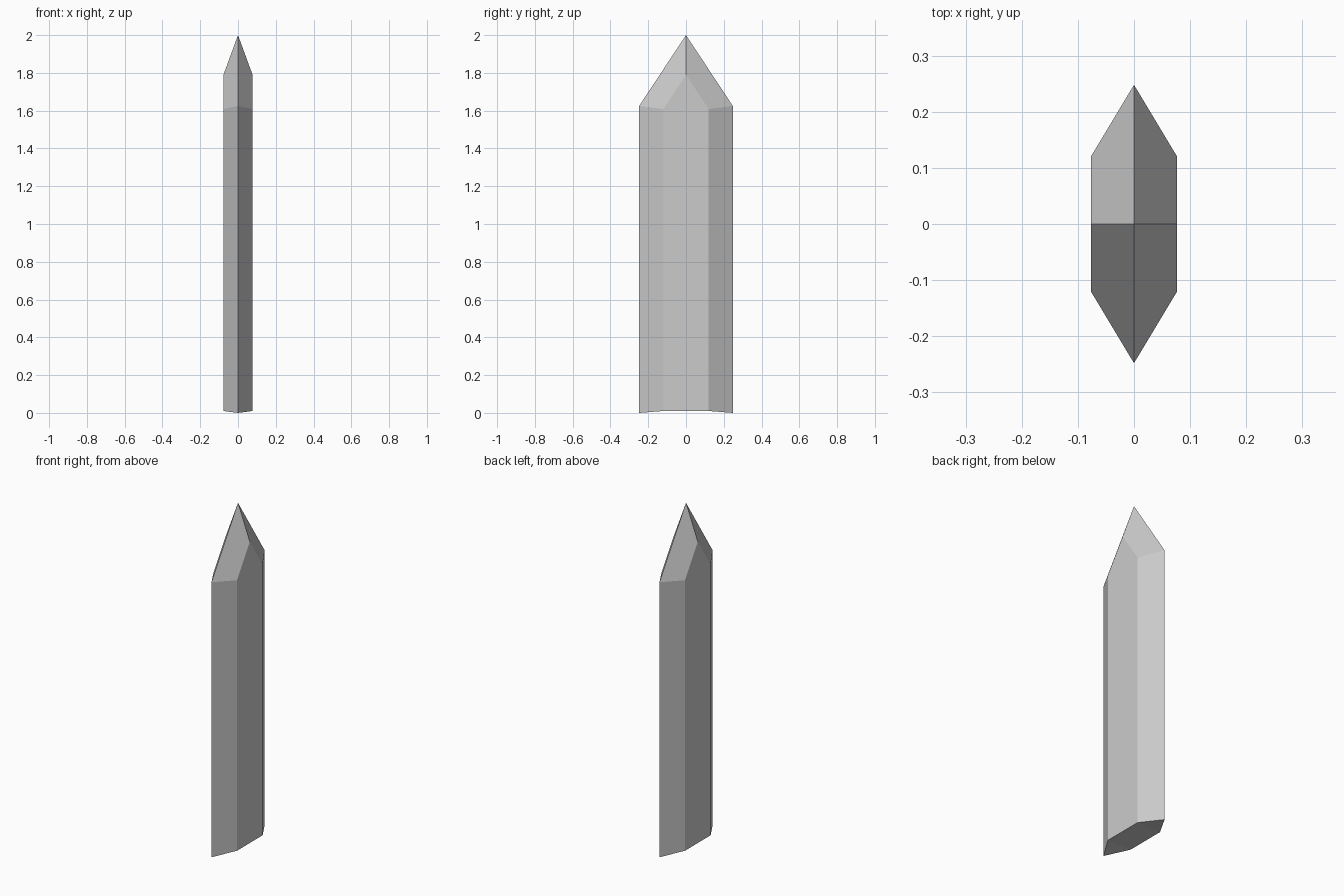
import bpy, bmesh

if "Cube" in bpy.data.objects:
    bpy.data.objects.remove(bpy.data.objects["Cube"])

HALF_X, HALF_Y, SHOULDER_Y = 0.077, 0.248, 0.12
PEAK, SLOPE_X, SLOPE_Y = 2.0, 2.727, 1.512

# Elongated six-sided outline of the shaft
outline = [(0, -HALF_Y), (HALF_X, -SHOULDER_Y), (HALF_X, SHOULDER_Y),
           (0, HALF_Y), (-HALF_X, SHOULDER_Y), (-HALF_X, -SHOULDER_Y)]

bm = bmesh.new()

# Shaft: base rises very slightly at the sides
base = [bm.verts.new((x, y, 0.01 if x else 0.0)) for x, y in outline]


def roof(x, y):
    return bm.verts.new((x, y, PEAK - SLOPE_X * abs(x) - SLOPE_Y * abs(y)))


# Four-faceted point: its planes meet the shaft walls
rim = [roof(x, y) for x, y in outline]
right, left, tip = roof(HALF_X, 0), roof(-HALF_X, 0), roof(0, 0)
gables = {1: right, 4: left}

for i in range(6):
    j = (i + 1) % 6
    wall = [base[i], base[j], rim[j]]
    if i in gables:
        wall.append(gables[i])
    bm.faces.new(wall + [rim[i]])

for end, shoulder, gable in ((0, 1, right), (3, 2, right), (3, 4, left), (0, 5, left)):
    bm.faces.new((tip, rim[end], rim[shoulder], gable))

# Underside
bm.faces.new((base[0], base[1], base[5]))
bm.faces.new((base[1], base[2], base[4], base[5]))
bm.faces.new((base[2], base[3], base[4]))

bmesh.ops.recalc_face_normals(bm, faces=bm.faces)
mesh = bpy.data.meshes.new("crystal_shaft")
bm.to_mesh(mesh)
bm.free()
bpy.context.collection.objects.link(bpy.data.objects.new("crystal_shaft", mesh))
